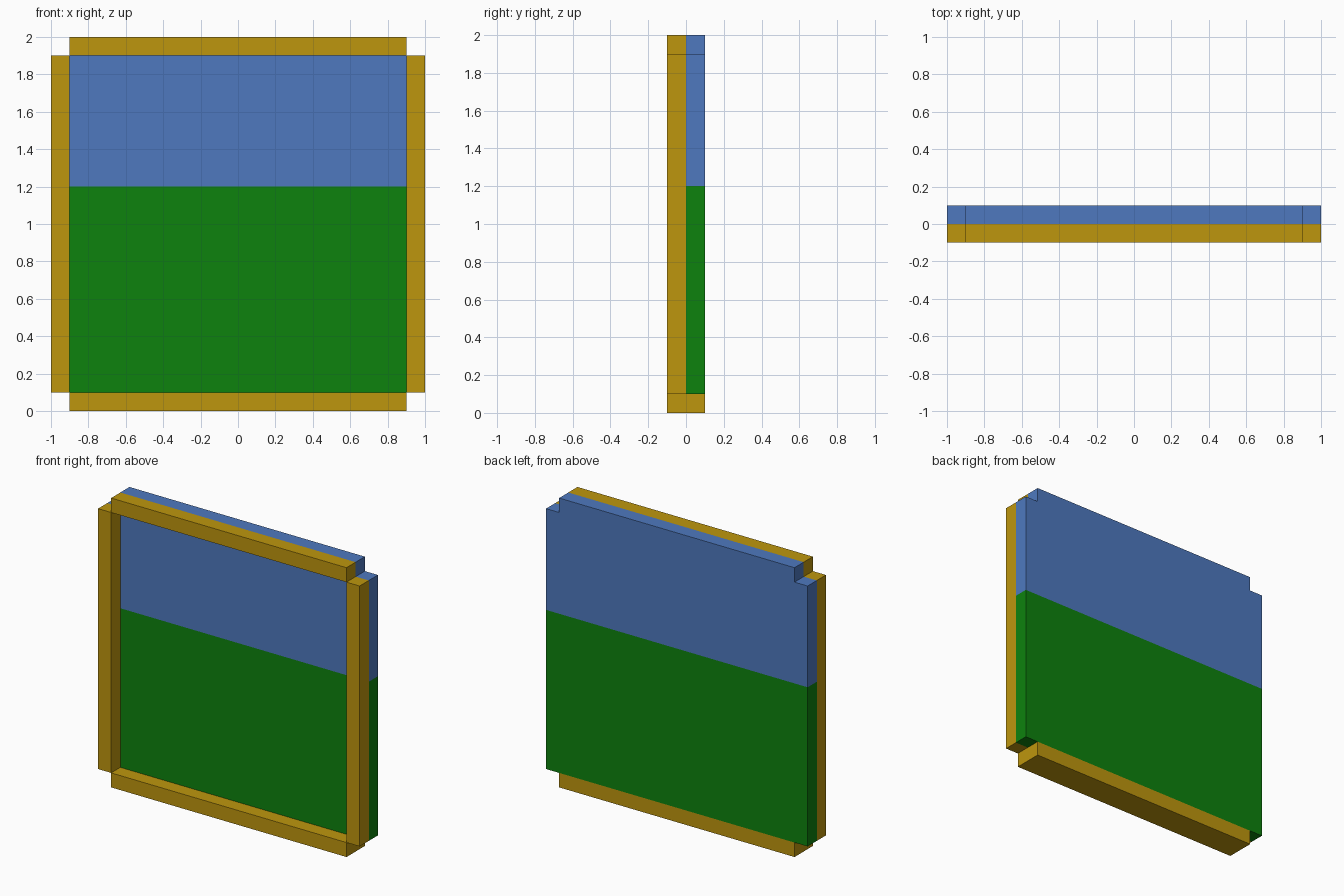
import bpy
import bmesh

cube = bpy.data.objects.get("Cube")
if cube:
    bpy.data.objects.remove(cube, do_unlink=True)


def make_material(name, srgb):
    color = [((c / 255 + 0.055) / 1.055) ** 2.4 if c > 10 else c / 255 / 12.92 for c in srgb] + [1]
    mat = bpy.data.materials.new(name)
    mat.use_nodes = True
    mat.diffuse_color = color
    mat.node_tree.nodes["Principled BSDF"].inputs["Base Color"].default_value = color
    return mat


gold = make_material("gold", (190, 150, 13))
blue = make_material("sky blue", (78, 121, 191))
green = make_material("grass green", (13, 130, 13))


def extruded(name, outline, y0, y1, mat):
    """Extrude an x-z outline from y0 back to y1."""
    bm = bmesh.new()
    face = bm.faces.new([bm.verts.new((x, y0, z)) for x, z in outline])
    result = bmesh.ops.extrude_face_region(bm, geom=[face])
    verts = [v for v in result["geom"] if isinstance(v, bmesh.types.BMVert)]
    bmesh.ops.translate(bm, verts=verts, vec=(0, y1 - y0, 0))
    bmesh.ops.recalc_face_normals(bm, faces=bm.faces)
    mesh = bpy.data.meshes.new(name)
    bm.to_mesh(mesh)
    bm.free()
    mesh.materials.append(mat)
    obj = bpy.data.objects.new(name, mesh)
    bpy.context.collection.objects.link(obj)
    return obj


def rect(x0, x1, z0, z1):
    return [(x0, z0), (x1, z0), (x1, z1), (x0, z1)]


T = 0.1           # bar thickness
IN = 1 - T        # inner half width
HORIZON = 1.2

# Frame bars; the bottom rail is full depth and carries the panel
extruded("bottom_rail", rect(-IN, IN, 0, T), -T, T, gold)
extruded("top_rail", rect(-IN, IN, 2 - T, 2), -T, 0, gold)
for side, name in ((1, "left_stile"), (-1, "right_stile")):
    extruded(name, rect(side * IN, side, T, 2 - T), -T, 0, gold)

# Back panel: grass below, sky with notched top corners above
extruded("grass_panel", rect(-1, 1, T, HORIZON), 0, T, green)
half = [(1, HORIZON), (1, 2 - T), (IN, 2 - T), (IN, 2)]
extruded("sky_panel", half + [(-x, z) for x, z in reversed(half)], 0, T, blue)
